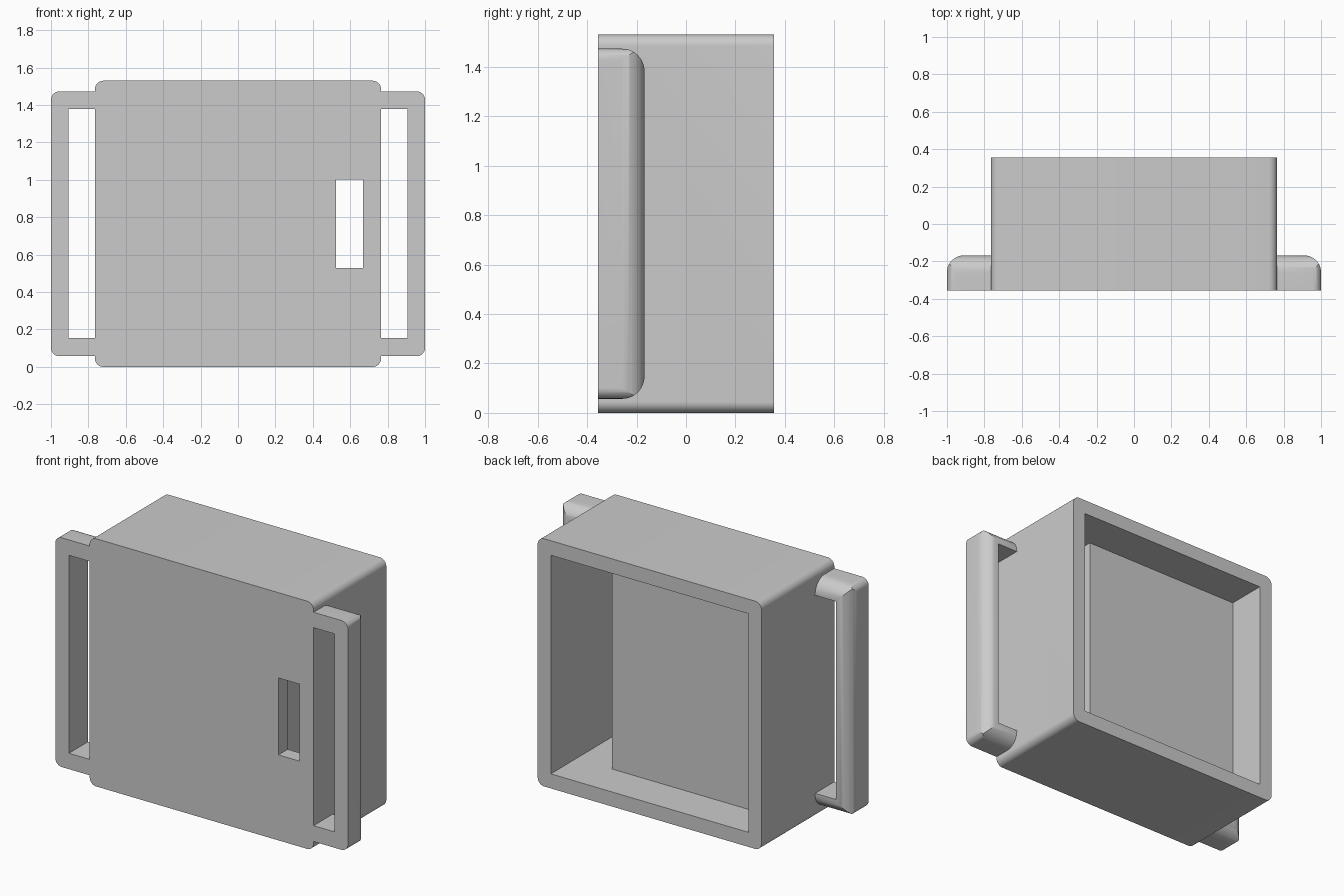
import bpy
import bmesh

if "Cube" in bpy.data.objects:
    bpy.data.objects.remove(bpy.data.objects["Cube"], do_unlink=True)

grey = bpy.data.materials.new("light_grey")
grey.use_nodes = True
COLOUR = (0.6, 0.6, 0.6, 1)
grey.diffuse_color = COLOUR
grey.node_tree.nodes["Principled BSDF"].inputs["Base Color"].default_value = COLOUR

FRONT, BACK = -0.355, 0.355
SIDE, TOP = 0.765, 1.53
INNER, WALL = 0.675, 0.09
GRIP_BACK = -0.168


def box(name, x, y, z, radius=0, pick=None):
    """Box between the given limits; edges chosen by pick are rounded."""
    bm = bmesh.new()
    bmesh.ops.create_cube(bm, size=1)
    for v in bm.verts:
        v.co = [lim[0] if c < 0 else lim[1] for c, lim in zip(v.co, (x, y, z))]
    if pick:
        edges = [e for e in bm.edges if pick(*(v.co for v in e.verts))]
        bmesh.ops.bevel(bm, geom=edges, offset=radius, segments=10,
                        profile=0.5, affect='EDGES')
    bmesh.ops.recalc_face_normals(bm, faces=bm.faces)
    mesh = bpy.data.meshes.new(name)
    bm.to_mesh(mesh)
    bm.free()
    mesh.materials.append(grey)
    obj = bpy.data.objects.new(name, mesh)
    bpy.context.collection.objects.link(obj)
    return obj


def combine(target, tool, operation):
    """Apply a boolean and discard the tool."""
    mod = target.modifiers.new(operation, 'BOOLEAN')
    mod.operation, mod.solver, mod.object = operation, 'EXACT', tool
    bpy.context.view_layer.objects.active = target
    bpy.ops.object.modifier_apply(modifier=mod.name)
    bpy.data.objects.remove(tool, do_unlink=True)


def along_depth(a, b):
    return abs(a.y - b.y) > 0.01


def around_back(a, b):
    return min(a.y, b.y) > GRIP_BACK - 0.01


# Strap loops: rounded slab with a tall slot at each side
grip_z = (0.057, 1.473)
case = box("case_with_strap_loops", (-1, 1), (FRONT, GRIP_BACK), grip_z, 0.045, along_depth)
rounding = box("rounding", (-1, 1), (FRONT, GRIP_BACK), grip_z, 0.09, around_back)
combine(case, rounding, 'INTERSECT')
for s in (-1, 1):
    slot = box("slot", sorted((s * 0.7, s * 0.907)), (-0.5, 0), (0.155, 1.378))
    combine(case, slot, 'DIFFERENCE')

# Main case body
body = box("body", (-SIDE, SIDE), (FRONT, BACK), (0, TOP), 0.045, along_depth)
combine(case, body, 'UNION')

# Shallow back recess, deep side channel and the front window into it
inner_z = (WALL, TOP - WALL)
cuts = [
    ((-INNER, INNER), (0.106, 0.5), inner_z),
    ((0.43, INNER), (FRONT + WALL, 0.45), inner_z),
    ((0.525, 0.668), (-0.5, 0), (0.528, 1.003)),
]
for limits in cuts:
    combine(case, box("cut", *limits), 'DIFFERENCE')

# Smooth the rounded edges, keep the flat ones crisp
bpy.ops.object.select_all(action='DESELECT')
case.select_set(True)
bpy.context.view_layer.objects.active = case
bpy.ops.object.shade_smooth_by_angle(angle=0.5)
